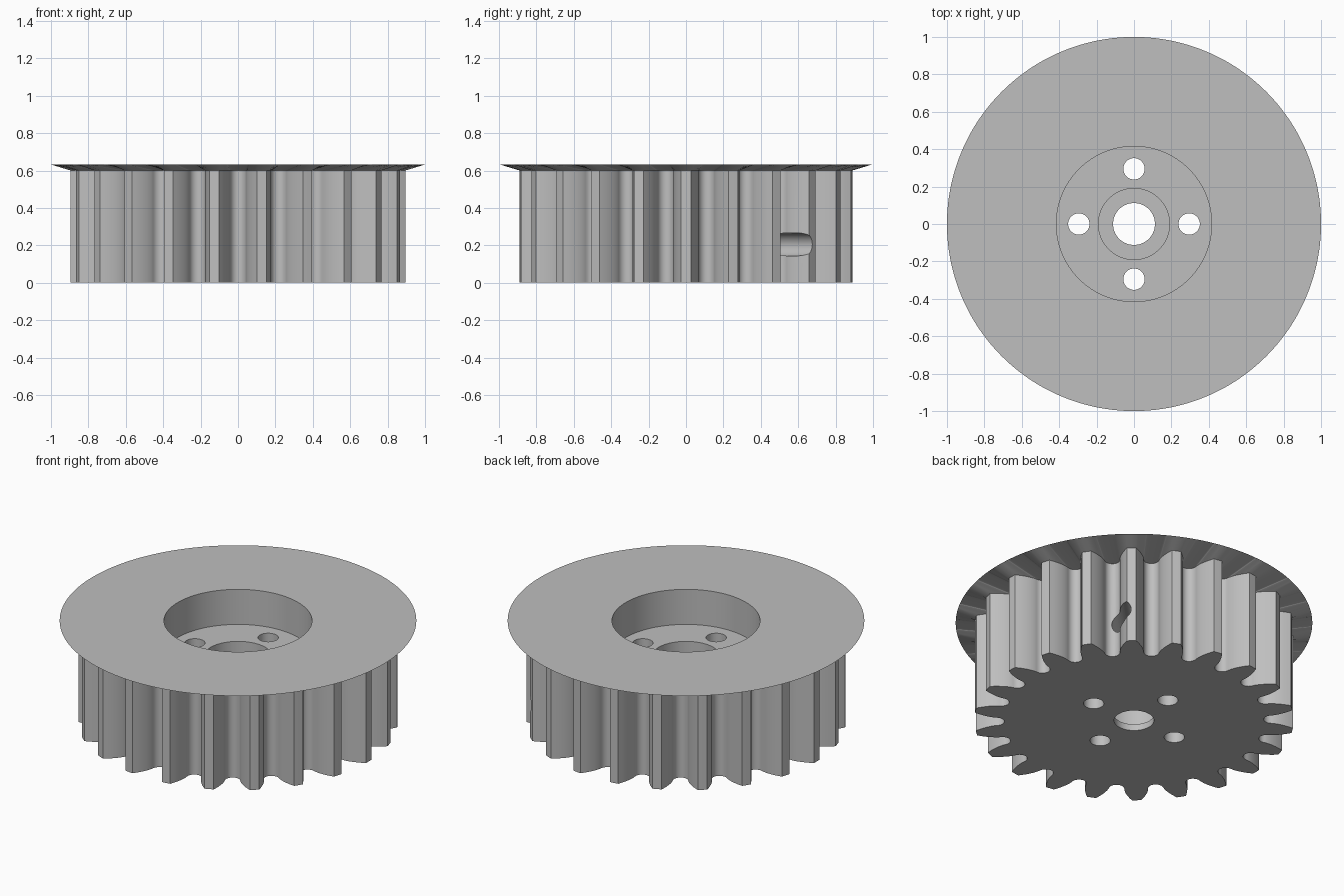
import bpy
import bmesh
from math import cos, sin, tan, acos, pi, radians, sqrt
from mathutils import Matrix, Vector

cube = bpy.data.objects.get("Cube")
if cube:
    bpy.data.objects.remove(cube, do_unlink=True)

TEETH = 22
TIP = 0.895
MODULE = TIP / (TEETH / 2 + 1)
PITCH = MODULE * TEETH / 2
ROOT = PITCH - 1.25 * MODULE
BASE = PITCH * cos(radians(20))
FACE_Z, TOP_Z, FLANGE_R = 0.6, 0.632, 1.0

grey = bpy.data.materials.new("plain_grey")
grey.use_nodes = True
colour = (0.52, 0.52, 0.52, 1)
grey.diffuse_color = colour
grey.node_tree.nodes["Principled BSDF"].inputs["Base Color"].default_value = colour


def involute(radius):
    a = acos(min(1, BASE / radius))
    return tan(a) - a


def half_angle(radius):
    """Half the tooth's angular thickness at a radius."""
    return pi / (2 * TEETH) + involute(PITCH) - involute(radius)


def tooth_profile():
    """Polar points of one tooth and the rounded gap after it."""
    steps = 8
    radii = [BASE + (TIP - BASE) * (i / steps) ** 1.5 for i in range(steps + 1)]
    pts = [(r, -half_angle(r)) for r in radii]
    pts.append((TIP, 0))
    pts += [(r, half_angle(r)) for r in reversed(radii)]
    gap = pi / TEETH - half_angle(BASE)
    for i in range(1, 12):
        t = pi * i / 12
        pts.append((BASE - (BASE - ROOT) * sin(t), pi / TEETH - gap * cos(t)))
    return pts


def make_object(name, bm):
    bmesh.ops.recalc_face_normals(bm, faces=bm.faces)
    mesh = bpy.data.meshes.new(name)
    bm.to_mesh(mesh)
    bm.free()
    mesh.materials.append(grey)
    obj = bpy.data.objects.new(name, mesh)
    bpy.context.collection.objects.link(obj)
    return obj


def cutter(name, radius, start, end, sides=64):
    """Cylinder running between two points."""
    start, end = Vector(start), Vector(end)
    axis = end - start
    turn = axis.to_track_quat('Z', 'Y').to_matrix().to_4x4()
    bm = bmesh.new()
    bmesh.ops.create_cone(bm, cap_ends=True, segments=sides, radius1=radius,
                          radius2=radius, depth=axis.length,
                          matrix=Matrix.Translation((start + end) / 2) @ turn)
    obj = make_object(name, bm)
    obj.hide_render = True
    return obj


# Toothed body whose profile flares into the round flange
polar = [(r, a + 2 * pi * k / TEETH) for k in range(TEETH) for r, a in tooth_profile()]
bm = bmesh.new()
rings = []
for z, rim in ((0, None), (FACE_Z, None), (TOP_Z, FLANGE_R)):
    rings.append([bm.verts.new(((rim or r) * cos(a), (rim or r) * sin(a), z))
                  for r, a in polar])
count = len(polar)
for low, high in zip(rings, rings[1:]):
    for i in range(count):
        j = (i + 1) % count
        bm.faces.new((low[i], low[j], high[j], high[i]))
bm.faces.new(rings[0][::-1])
bm.faces.new(rings[-1])
pulley = make_object("toothed_pulley", bm)

# Stepped bore, four bolt holes and the radial set screw hole
cutters = [
    cutter("recess_cutter", 0.415, (0, 0, 0.415), (0, 0, 1), 128),
    cutter("hub_cutter", 0.19, (0, 0, 0.04), (0, 0, 0.9), 96),
    cutter("shaft_cutter", 0.112, (0, 0, -0.2), (0, 0, 0.8)),
]
for k in range(4):
    x, y = 0.295 * cos(k * pi / 2), 0.295 * sin(k * pi / 2)
    cutters.append(cutter("bolt_cutter", 0.057, (x, y, -0.2), (x, y, 0.7), 48))
d = sqrt(0.5)
cutters.append(cutter("screw_cutter", 0.062, (0.1 * d, 0.1 * d, 0.205),
                      (1.1 * d, 1.1 * d, 0.205), 48))

bpy.ops.object.select_all(action='DESELECT')
pulley.select_set(True)
bpy.context.view_layer.objects.active = pulley
for c in cutters:
    mod = pulley.modifiers.new("cut", 'BOOLEAN')
    mod.operation = 'DIFFERENCE'
    mod.solver = 'EXACT'
    mod.object = c
    bpy.ops.object.modifier_apply(modifier=mod.name)
    bpy.data.objects.remove(c, do_unlink=True)

bpy.ops.object.shade_smooth_by_angle(angle=radians(30))
